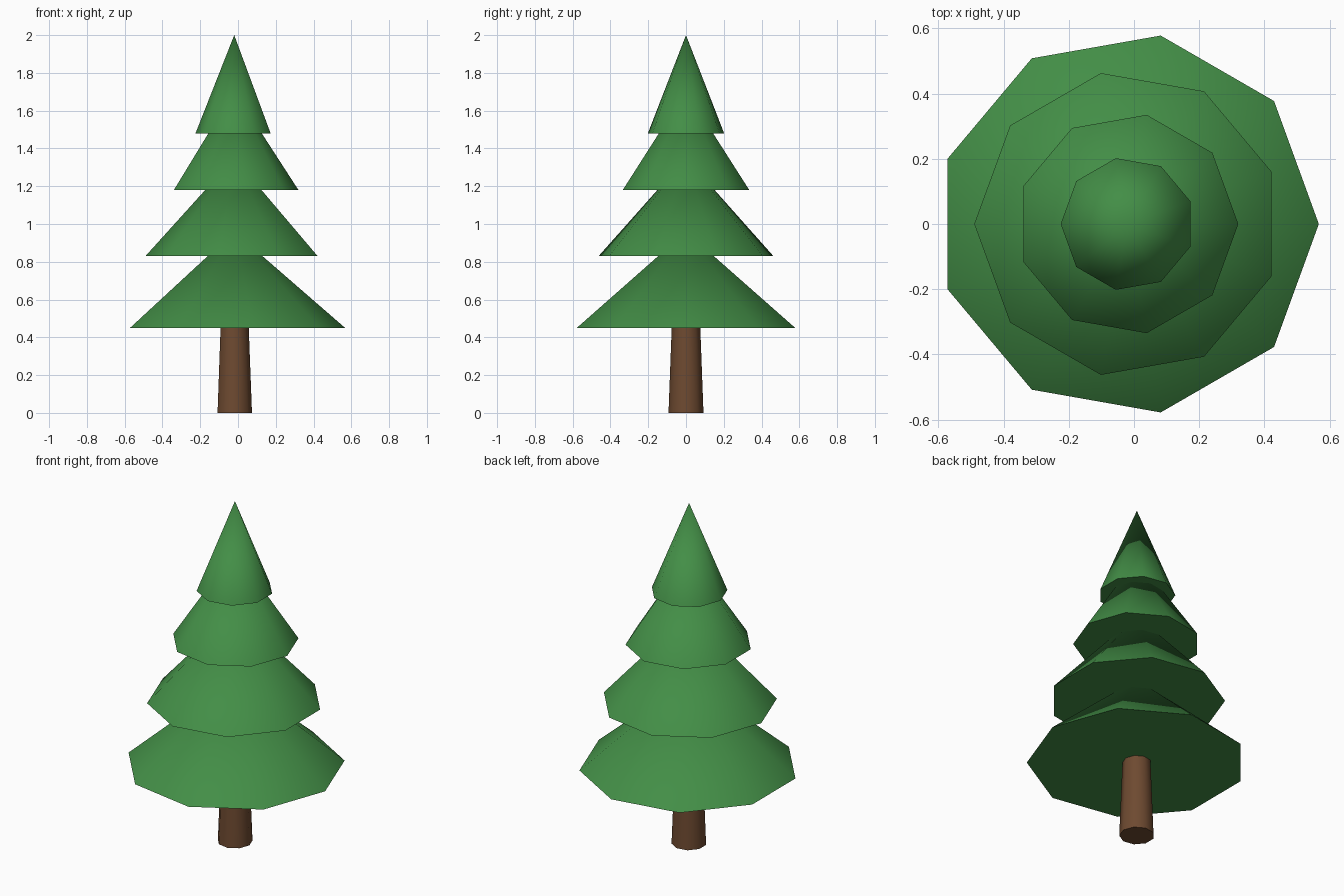
import bpy
import math

cube = bpy.data.objects.get("Cube")
if cube:
    bpy.data.objects.remove(cube, do_unlink=True)

SIDES = 9
AXIS_X = -0.02


def material(name, colour):
    mat = bpy.data.materials.new(name)
    mat.use_nodes = True
    mat.diffuse_color = colour
    mat.node_tree.nodes["Principled BSDF"].inputs["Base Color"].default_value = colour
    return mat


def cone(name, r_bottom, r_top, z_bottom, z_top, first_corner, mat):
    """Nine-sided cone with its first corner at the given angle from +x."""
    bpy.ops.mesh.primitive_cone_add(
        vertices=SIDES, radius1=r_bottom, radius2=r_top, depth=z_top - z_bottom,
        location=(AXIS_X, 0, (z_bottom + z_top) / 2))
    obj = bpy.context.object
    obj.name = name
    # The primitive's first corner lies on +y
    obj.rotation_euler.z = first_corner - math.pi / 2
    obj.data.materials.append(mat)
    # Round the sides, keep the rim sharp
    bpy.ops.object.shade_smooth_by_angle(angle=math.radians(60))
    return obj


green = material("needle green", (0.056, 0.27, 0.062, 1))
brown = material("bark brown", (0.155, 0.068, 0.03, 1))

# Trunk, tucked into the lowest branches
cone("trunk", 0.094, 0.075, 0, 0.5, 0, brown)

# Branch tiers from the ground up: radius, rim height, tip height
tiers = [
    ("lowest_branches", 0.587, 0.45, 0.96),
    ("lower_branches", 0.47, 0.83, 1.35),
    ("upper_branches", 0.34, 1.18, 1.705),
    ("top_branches", 0.205, 1.48, 2.0),
]
for i, (name, radius, rim, tip) in enumerate(tiers):
    # Every other tier is turned half way round
    cone(name, radius, 0, rim, tip, math.pi * (i % 2), green)
